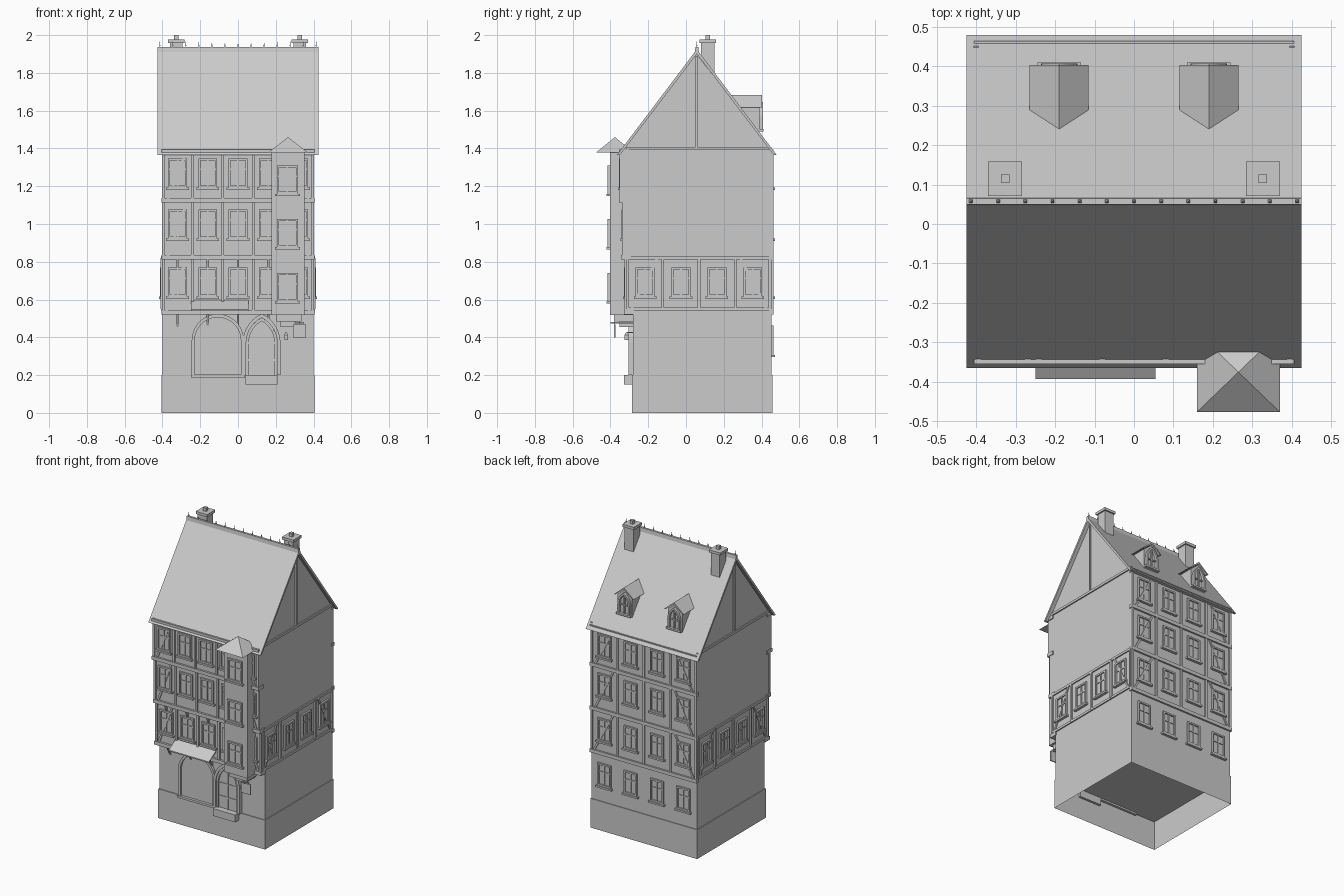
import bpy, bmesh, math
from mathutils import Matrix, Vector

I = Matrix.Identity(4)

def frame(deg, x=0, y=0):
    # wall frame: local x runs along the wall, local -y points outward
    return Matrix.Translation((x, y, 0)) @ Matrix.Rotation(math.radians(deg), 4, 'Z')

class Part:
    def __init__(self, name):
        self.name, self.bm = name, bmesh.new()

    def prism(self, pts, y0, y1, M=I):
        # closed (x, z) outline extruded from y0 to y1
        bm = self.bm
        a = [bm.verts.new(M @ Vector((x, y0, z))) for x, z in pts]
        b = [bm.verts.new(M @ Vector((x, y1, z))) for x, z in pts]
        bm.faces.new(a)
        bm.faces.new(b[::-1])
        for i in range(len(a)):
            j = (i + 1) % len(a)
            bm.faces.new((a[j], a[i], b[i], b[j]))

    def box(self, x0, x1, y0, y1, z0, z1, M=I):
        self.prism([(x0, z0), (x1, z0), (x1, z1), (x0, z1)], y0, y1, M)

    def cone(self, x, y, z, r1, r2, h, n=4):
        bmesh.ops.create_cone(self.bm, cap_ends=True, segments=n, radius1=r1, radius2=r2, depth=h,
            matrix=Matrix.Translation((x, y, z + h / 2)) @ Matrix.Rotation(math.pi / 4, 4, 'Z'))

    def done(self):
        bmesh.ops.recalc_face_normals(self.bm, faces=self.bm.faces)
        me = bpy.data.meshes.new(self.name)
        self.bm.to_mesh(me)
        self.bm.free()
        ob = bpy.data.objects.new(self.name, me)
        bpy.context.collection.objects.link(ob)
        return ob

def arch(c, w, z0, spring, top, n=7):
    # pointed arch outline, from bottom right over the apex to bottom left
    h = top - spring
    r = (h * h + w * w) / (2 * w)
    a = math.atan2(h, r - w)
    right = [(w - r + r * math.cos(a * i / n), spring + r * math.sin(a * i / n)) for i in range(n + 1)]
    half = [(w, z0)] + right
    return [(c + x, z) for x, z in half] + [(c - x, z) for x, z in half[-2::-1]]

def arch_band(p, c, w, t, z0, spring, top, y0, y1, M=I):
    p.prism(arch(c, w, z0, spring, top) + arch(c, w - t, z0, spring, top - t * 1.2)[::-1], y0, y1, M)

def window(p, c, zc, M, w=0.10, h=0.155):
    x0, x1, z0, z1, t = c - w / 2, c + w / 2, zc - h / 2, zc + h / 2, 0.011
    p.box(x0, x1, -0.003, 0.005, z0, z1, M)                       # pane
    for a in (x0, x1 - t):
        p.box(a, a + t, -0.012, 0.005, z0, z1, M)
    for a in (z0, z1 - t):
        p.box(x0 + t, x1 - t, -0.012, 0.005, a, a + t, M)
    p.box(c - 0.004, c + 0.004, -0.009, 0.005, z0 + t, z1 - t, M)  # mullion
    zt = z0 + h * 0.62
    p.box(x0 + t, x1 - t, -0.008, 0.005, zt - 0.004, zt + 0.004, M)
    p.box(x0 - 0.01, x1 + 0.01, -0.018, 0.005, z0 - 0.012, z0, M)  # sill

def timber(p, half, n, z0, z1, M):
    step = 2 * half / n
    for i in range(n + 1):
        x = min(max(-half + i * step, -half + 0.007), half - 0.007)
        p.box(x - 0.007, x + 0.007, -0.01, 0.005, z0, z1, M)
    for s in (-1, 1):                                             # end-bay braces
        a, b, t = s * (half - 0.018), s * (half - step + 0.035), 0.014 * s
        p.prism([(a, z0), (a - t, z0), (b - t, z1), (b, z1)], -0.007, 0.005, M)

# ---- masonry body, open underneath
p = Part("plinth")
p.box(-0.405, 0.405, -0.286, 0.457, 0, 0.2)
p.bm.faces.ensure_lookup_table()
bmesh.ops.delete(p.bm, geom=[f for f in p.bm.faces if f.calc_center_median().z < 0.01], context='FACES')
p.done()

floors = [("ground_floor", 0.2, 0.545, -0.28), ("first_floor", 0.545, 0.82, -0.315),
          ("second_floor", 0.82, 1.12, -0.33), ("third_floor", 1.12, 1.395, -0.343)]
for name, z0, z1, yf in floors:
    p = Part(name)
    p.box(-0.4, 0.4, yf, 0.452, z0, z1)
    p.done()

# ---- timber framing and windows
tim, win = Part("timber_frame"), Part("windows")
back = frame(180, 0, 0.452)
for (name, z0, z1, yf), zc in zip(floors, (0.385, 0.693, 1.0, 1.27)):
    for i in range(4):
        window(win, -0.3 + 0.2 * i, zc, back)
    if name == "ground_floor":
        continue
    front = frame(0, 0, yf)
    for i in range(5):
        window(win, -0.32 + 0.16 * i, zc, front)
    timber(tim, 0.402, 5, z0, z1, front)
    timber(tim, 0.402, 4, z0, z1, back)
for z, yf in ((0.532, -0.315), (0.825, -0.33), (1.125, -0.343), (1.382, -0.343)):
    tim.box(-0.406, 0.406, yf - 0.013, yf + 0.04, z - 0.012, z + 0.012)
    tim.box(-0.406, 0.406, 0.44, 0.464, z - 0.012, z + 0.012)
yc, half = 0.0685, 0.3835
for deg, s in ((90, 1), (-90, -1)):
    M = frame(deg, 0.4 * s, yc)
    timber(tim, half, 4, 0.55, 0.82, M)
    for i in range(4):
        window(win, (i - 1.5) * 0.19, 0.693, M)
    for z in (0.55, 0.82, 1.4):
        tim.box(-half, half, -0.008, 0.005, z - 0.008, z + 0.008, M)
    g = 0.055 * s - yc * s
    tim.box(g - 0.006, g + 0.006, -0.008, 0.005, 1.4, 1.89, M)    # gable post
tim.done()

# ---- jetty brackets
p = Part("jetty_brackets")
for i in range(4):
    x = -0.32 + 0.16 * i
    for yw, z, d in ((-0.28, 0.52, 0.035), (-0.315, 0.813, 0.022)):
        p.prism([(yw, z - 0.065), (yw - d * 0.4, z - 0.04), (yw - d, z), (yw + 0.003, z)],
                -0.006, 0.006, frame(90, x, 0))
p.done()

# ---- main roof with ridge cap and spikes
side = frame(90)
p = Part("gable_walls")
p.prism([(-0.343, 1.395), (0.452, 1.395), (0.055, 1.9)], -0.4, 0.4, side)
p.done()
p = Part("main_roof")
p.prism([(-0.365, 1.366), (0.0575, 1.925), (0.48, 1.366), (0.464, 1.366), (0.0575, 1.9), (-0.349, 1.366)],
        -0.425, 0.425, side)
p.done()
p = Part("ridge_cap")
p.prism([(0.046, 1.905), (0.069, 1.905), (0.065, 1.937), (0.05, 1.937)], -0.425, 0.425, side)
for i in range(13):
    p.cone(-0.414 + 0.069 * i, 0.0575, 1.935, 0.003, 0.001, 0.03)
    p.cone(-0.414 + 0.069 * i, 0.0575, 1.942, 0.006, 0.002, 0.008)
p.done()

# ---- chimneys
for s, n in ((-1, "left"), (1, "right")):
    p = Part(n + "_chimney")
    x, y = s * 0.327, 0.115
    p.box(x - 0.034, x + 0.034, y - 0.035, y + 0.035, 1.78, 1.962)
    p.box(x - 0.043, x + 0.043, y - 0.044, y + 0.044, 1.958, 1.976)
    p.box(x - 0.011, x + 0.011, y - 0.011, y + 0.011, 1.976, 2.0)
    p.done()

# ---- dormers on the rear slope
for s, n in ((-1, "left"), (1, "right")):
    M = frame(180, s * 0.19, 0.39)
    p = Part(n + "_dormer")
    p.prism([(-0.055, 1.46), (0.055, 1.46), (0.055, 1.62), (0, 1.665), (-0.055, 1.62)], 0, 0.13, M)
    p.prism([(-0.075, 1.618), (0, 1.682), (0.075, 1.618), (0.065, 1.618), (0, 1.668), (-0.065, 1.618)],
            -0.013, 0.155, M)
    arch_band(p, 0, 0.046, 0.012, 1.5, 1.56, 1.645, -0.018, 0.005, M)
    p.box(-0.004, 0.004, -0.01, 0.002, 1.5, 1.625, M)
    p.box(-0.035, 0.035, -0.009, 0.002, 1.556, 1.564, M)
    p.box(-0.055, 0.055, -0.02, 0.002, 1.49, 1.502, M)
    p.done()

# ---- oriel bay on the front
p = Part("oriel_bay")
p.box(0.177, 0.353, -0.403, -0.27, 0.518, 1.385)
p.box(0.203, 0.337, -0.382, -0.27, 0.485, 0.518)
p.box(0.225, 0.305, -0.352, -0.27, 0.455, 0.485)
p.done()
for zc in (0.665, 0.952, 1.235):
    window(win, 0.262, zc, frame(0, 0, -0.403), 0.11, 0.15)
win.done()
p = Part("oriel_roof")
bm = p.bm
base = [bm.verts.new((x, y, 1.378)) for x, y in ((0.16, -0.477), (0.37, -0.477), (0.37, -0.275), (0.16, -0.275))]
tip = bm.verts.new((0.265, -0.376, 1.46))
bm.faces.new(base[::-1])
for i in range(4):
    bm.faces.new((base[i], base[(i + 1) % 4], tip))
p.done()

# ---- shop arch and awning
p = Part("shop_arch")
arch_band(p, -0.107, 0.138, 0.016, 0.2, 0.385, 0.524, -0.298, -0.275)
p.prism(arch(-0.107, 0.123, 0.2, 0.385, 0.506), -0.285, -0.275)
p.box(-0.25, 0.036, -0.303, -0.27, 0.188, 0.203)
p.done()
p = Part("awning")
p.prism([(-0.393, 0.548), (-0.31, 0.6), (-0.31, 0.592), (-0.393, 0.54)], -0.055, 0.25, frame(90) @ Matrix.Scale(1, 4))
p.done()

# ---- entrance door
p = Part("entrance_door")
arch_band(p, 0.125, 0.1, 0.018, 0.2, 0.37, 0.525, -0.305, -0.275)
arch_band(p, 0.125, 0.082, 0.014, 0.2, 0.37, 0.503, -0.297, -0.275)
p.prism(arch(0.125, 0.068, 0.2, 0.37, 0.485), -0.286, -0.275)
p.box(0.121, 0.129, -0.291, -0.28, 0.2, 0.48)
for z in (0.28, 0.37):
    p.box(0.058, 0.192, -0.29, -0.28, z - 0.004, z + 0.004)
p.done()
p = Part("door_step")
p.box(0.04, 0.208, -0.328, -0.27, 0.15, 0.2)
p.done()

# ---- wall lantern and hanging sign board
p = Part("wall_lantern")
p.box(0.245, 0.265, -0.325, -0.303, 0.385, 0.412)
p.cone(0.255, -0.314, 0.412, 0.017, 0.003, 0.014)
p.box(0.252, 0.258, -0.316, -0.275, 0.422, 0.428)
p.done()
p = Part("hanging_sign")
p.box(0.322, 0.328, -0.4, -0.275, 0.474, 0.481)
p.box(0.29, 0.36, -0.381, -0.374, 0.398, 0.468)
for x in (0.305, 0.345):
    p.box(x - 0.002, x + 0.002, -0.379, -0.376, 0.466, 0.478)
p.box(0.3, 0.35, -0.38, -0.375, 0.474, 0.48)
p.done()
